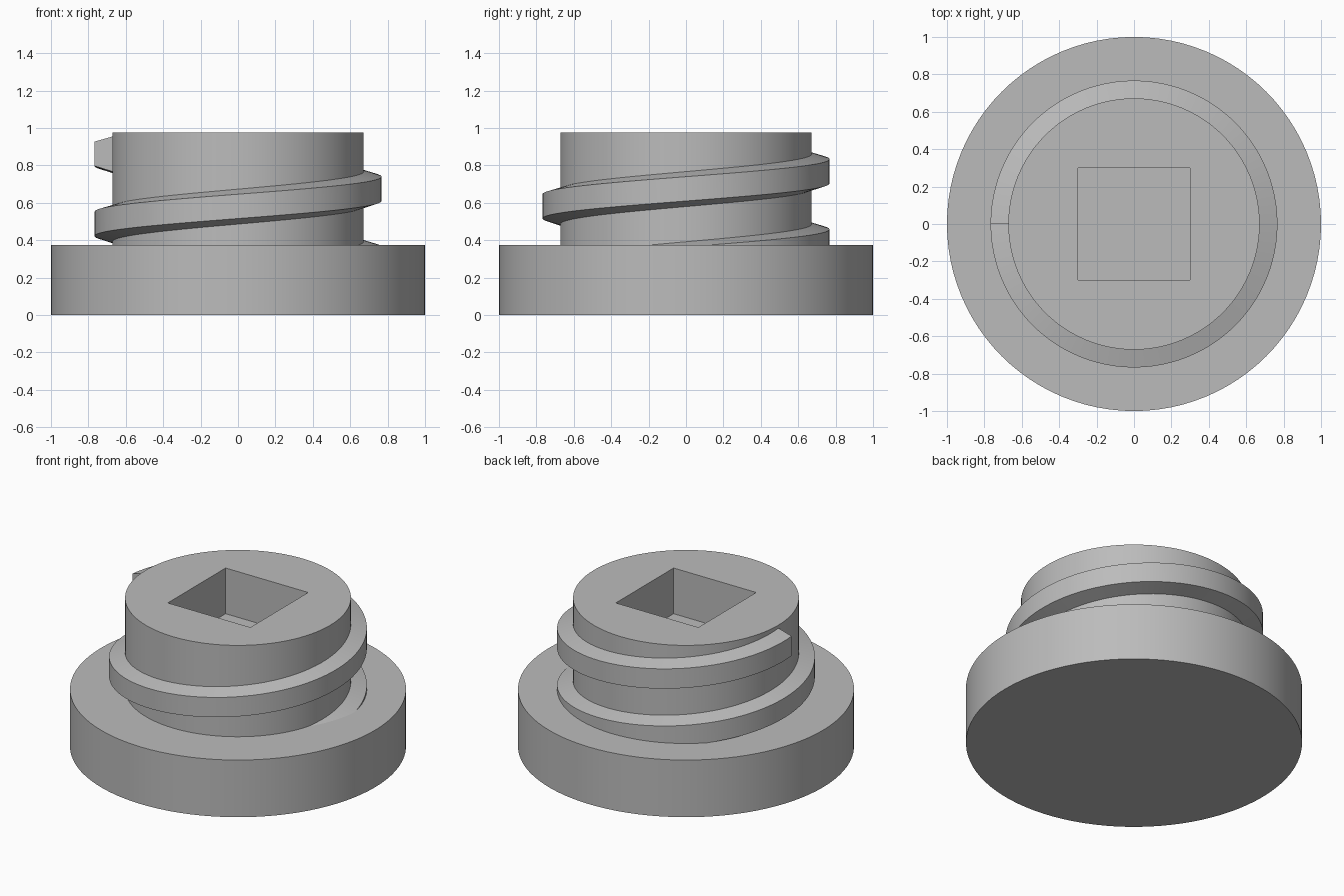
import bpy, bmesh
from math import sin, cos, radians

cube = bpy.data.objects.get("Cube")
if cube:
    bpy.data.objects.remove(cube, do_unlink=True)

SEGMENTS = 96
BASE_R, BASE_H = 1.0, 0.375
NECK_R, TOP = 0.672, 0.975
THREAD_R, PITCH = 0.767, 0.375

grey = bpy.data.materials.new("plain grey")
grey.use_nodes = True
colour = (0.5, 0.5, 0.5, 1)
grey.diffuse_color = colour
grey.node_tree.nodes["Principled BSDF"].inputs["Base Color"].default_value = colour


def make_object(name, bm):
    bmesh.ops.recalc_face_normals(bm, faces=bm.faces[:])
    mesh = bpy.data.meshes.new(name)
    bm.to_mesh(mesh)
    bm.free()
    mesh.materials.append(grey)
    obj = bpy.data.objects.new(name, mesh)
    bpy.context.collection.objects.link(obj)
    return obj


def activate(obj):
    bpy.ops.object.select_all(action='DESELECT')
    obj.select_set(True)
    bpy.context.view_layer.objects.active = obj


def bridge(bm, a, b):
    n = len(a)
    for i in range(n):
        j = (i + 1) % n
        bm.faces.new((a[i], a[j], b[j], b[i]))


# Plug body: stepped disc and neck, closed at both ends
bm = bmesh.new()
profile = [(BASE_R, 0), (BASE_R, BASE_H), (NECK_R, BASE_H), (NECK_R, TOP)]
rings = []
for r, z in profile:
    angles = [radians(360 * i / SEGMENTS) for i in range(SEGMENTS)]
    rings.append([bm.verts.new((r * cos(a), r * sin(a), z)) for a in angles])
for lower, upper in zip(rings, rings[1:]):
    bridge(bm, lower, upper)
bm.faces.new(rings[0])
bm.faces.new(rings[-1])
body = make_object("plug_body", bm)

# Square drive socket cut into the neck
bm = bmesh.new()
bmesh.ops.create_cube(bm, size=0.6)
bmesh.ops.translate(bm, verts=bm.verts[:], vec=(0, 0, TOP))
cutter = make_object("socket_cutter", bm)
cutter.hide_render = True
activate(body)
cut = body.modifiers.new("socket", 'BOOLEAN')
cut.operation = 'DIFFERENCE'
cut.solver = 'EXACT'
cut.object = cutter
bpy.ops.object.modifier_apply(modifier=cut.name)
bpy.data.objects.remove(cutter, do_unlink=True)

# Screw thread: tapered section swept up a helix, its foot buried in the base
bm = bmesh.new()
START, END, STEP = -60, 540, 3.75
section = [(NECK_R - 0.01, -0.033), (THREAD_R, 0),
           (THREAD_R, 0.13), (NECK_R - 0.01, 0.16)]
rings = []
for i in range(int((END - START) / STEP) + 1):
    deg = START + i * STEP
    a = radians(deg)
    rise = 0.235 + PITCH * deg / 360
    rings.append([bm.verts.new((r * cos(a), r * sin(a), rise + z))
                  for r, z in section])
for lower, upper in zip(rings, rings[1:]):
    bridge(bm, lower, upper)
bm.faces.new(rings[0])
bm.faces.new(rings[-1])
thread = make_object("screw_thread", bm)

# Smooth round walls, crisp edges
for obj in (body, thread):
    activate(obj)
    bpy.ops.object.shade_smooth_by_angle(angle=radians(30))
